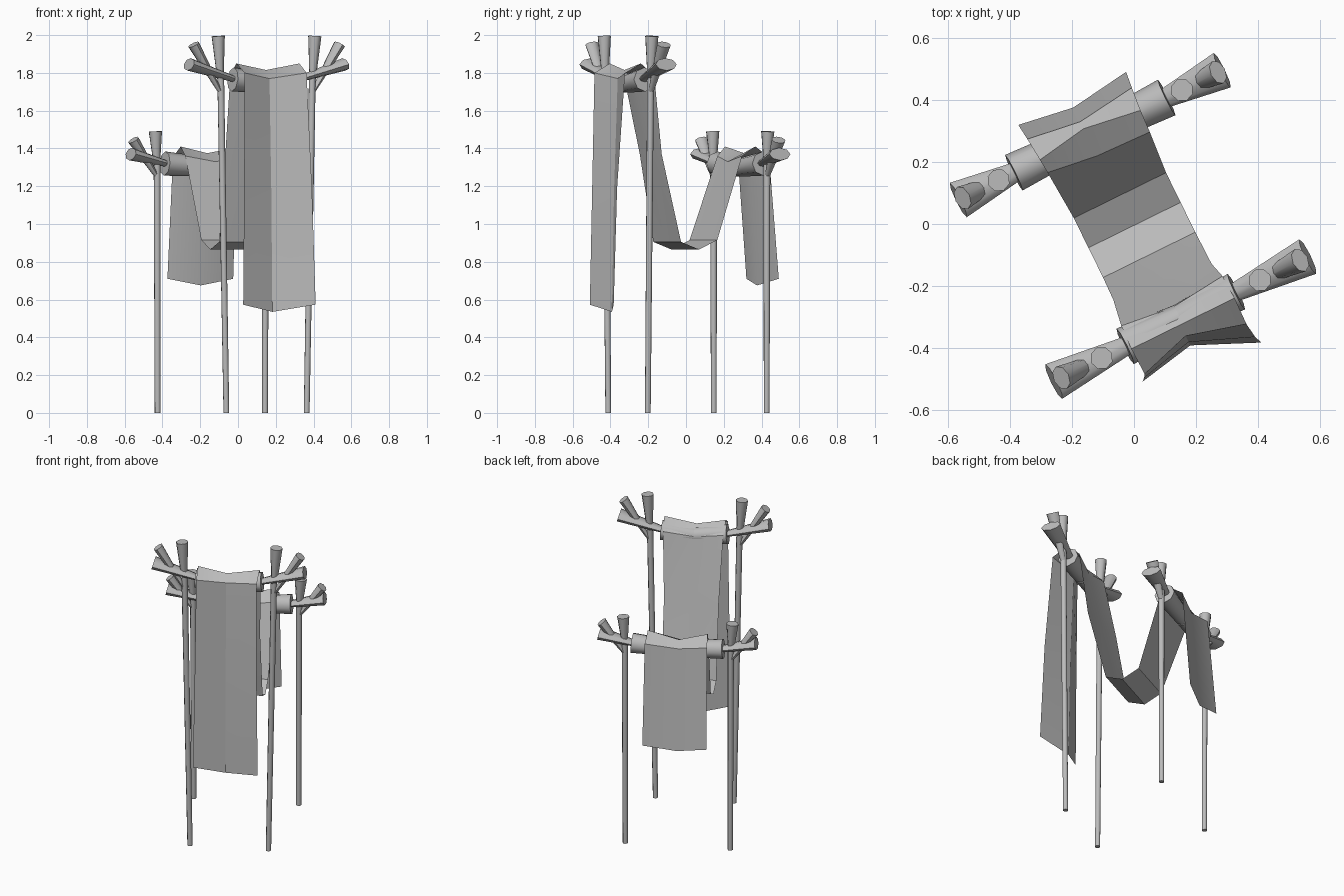
import bpy, bmesh
from math import radians
from mathutils import Matrix, Vector

if "Cube" in bpy.data.objects:
    bpy.data.objects.remove(bpy.data.objects["Cube"])

grey = bpy.data.materials.new("plain_grey")
grey.use_nodes = True
colour = (0.5, 0.5, 0.5, 1)
grey.diffuse_color = colour
grey.node_tree.nodes["Principled BSDF"].inputs["Base Color"].default_value = colour

TURN = Matrix.Rotation(radians(26.2), 4, 'Z')   # whole set stands turned


def finish(name, bm, angle):
    bmesh.ops.transform(bm, matrix=TURN, verts=bm.verts)
    mesh = bpy.data.meshes.new(name)
    bm.to_mesh(mesh)
    bm.free()
    mesh.materials.append(grey)
    obj = bpy.data.objects.new(name, mesh)
    bpy.context.collection.objects.link(obj)
    bpy.ops.object.select_all(action='DESELECT')
    obj.select_set(True)
    bpy.context.view_layer.objects.active = obj
    bpy.ops.object.shade_smooth_by_angle(angle=radians(angle))
    return obj


def limb(name, start, end, r_start, r_end, flat=1.0):
    """Tapered round limb; flat squashes the section away from the y axis."""
    start, end = Vector(start), Vector(end)
    axis = (end - start).normalized()
    side = Vector((0, 1, 0))
    side = (side - axis * side.dot(axis)).normalized()
    across = side.cross(axis)
    frame = Matrix((across * flat, side, axis)).transposed().to_4x4()
    frame.translation = (start + end) / 2
    bm = bmesh.new()
    bmesh.ops.create_cone(bm, cap_ends=True, segments=8, radius1=r_start,
                          radius2=r_end, depth=(end - start).length, matrix=frame)
    return finish(name, bm, 50)


def rack(name, y, height, foot, top, bar, tips):
    """Two posts joined by a bar, with three flaring prongs at each end."""
    main, tilt, upright = tips
    for side, s in (("right", -1), ("left", 1)):
        part = f"{name}_{side}_"
        limb(part + "post", (s * foot, y, 0), (s * top, y, height), .016, .019)
        limb(part + "bar", (0, y, height - .02), (s * bar, y, height), .05, .064)
        limb(part + "main_prong", (s * (bar - .05), y, height - .01),
             (s * main[0], y, main[1]), .025, .062, .55)
        limb(part + "tilted_prong", (s * top, y, height - .07),
             (s * tilt[0], y, tilt[1]), .015, .04, .75)
        limb(part + "upright_prong", (s * top, y, height - .03),
             (s * upright[0], y, upright[1]), .015, .037)


rack("tall", -.342, 1.765, .237, .27, .2, ((.457, 1.845), (.43, 1.95), (.285, 1.995)))
rack("short", .32, 1.32, .317, .32, .275, ((.475, 1.37), (.46, 1.445), (.33, 1.49)))

# Draped cloth: three points across each row, bowed and sagging at the middle
bm = bmesh.new()
rows = []


def row(y, z, half, bow=0.0, sag=.03, twist=0.0):
    rows.append([bm.verts.new(p) for p in (
        (-half, y + twist, z), (-.01, y + bow, z - sag), (half, y - twist, z))])


row(-.497, .573, .2, .065, .038, .028)      # front hanging panel
row(-.48, 1.19, .19, .06, .025, .02)
row(-.45, 1.8, .183, .052)
row(-.358, 1.85, .186, 0, .035)             # over the tall bar
row(-.277, 1.785, .182, -.02)
row(-.208, 1.37, .168, 0, 0, .018)          # swag between the bars
row(-.111, .905, .166, 0, 0)
row(-.004, .865, .166, 0, 0)
row(.103, .915, .166, 0, 0)
row(.258, 1.36, .177, -.008, .03, .014)
row(.32, 1.41, .181, .028, .035)            # over the short bar
row(.398, 1.355, .188, -.025)
row(.452, .71, .194, -.028, .035)           # back hanging panel
for a, b in zip(rows, rows[1:]):
    for i in range(2):
        bm.faces.new((a[i], a[i + 1], b[i + 1], b[i]))
finish("draped_cloth", bm, 30)
